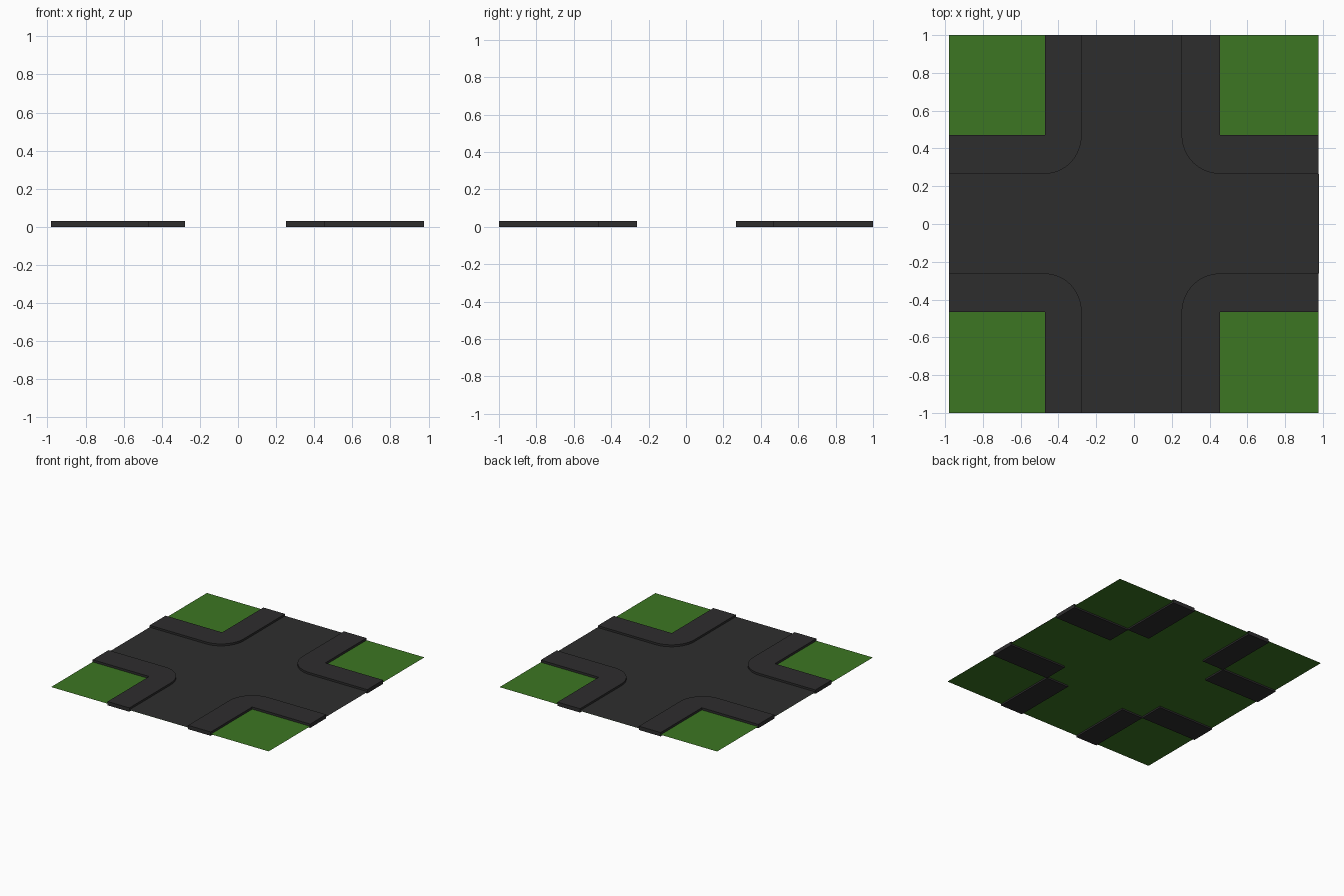
import bpy, bmesh, math

if "Cube" in bpy.data.objects:
    bpy.data.objects.remove(bpy.data.objects["Cube"])


def material(name, rgb):
    m = bpy.data.materials.new(name)
    m.diffuse_color = (*rgb, 1.0)
    m.use_nodes = True
    m.node_tree.nodes["Principled BSDF"].inputs["Base Color"].default_value = m.diffuse_color
    return m


GRASS = material("grass green", (0.045, 0.181, 0.016))
ASPHALT = material("asphalt grey", (0.027, 0.027, 0.027))
PAVING = material("paving grey", (0.027, 0.026, 0.027))

GROUND_Z, ROAD_Z, TOP_Z = 0.013, 0.015, 0.031


def flat_shape(name, points, z, mat, height=0.0):
    """Flat outline (counter-clockwise), optionally extruded upwards."""
    bm = bmesh.new()
    face = bm.faces.new([bm.verts.new((x, y, z)) for x, y in points])
    if height:
        new = bmesh.ops.extrude_face_region(bm, geom=[face])["geom"]
        verts = [g for g in new if isinstance(g, bmesh.types.BMVert)]
        bmesh.ops.translate(bm, verts=verts, vec=(0, 0, height))
        bmesh.ops.recalc_face_normals(bm, faces=bm.faces[:])
    else:
        bm.normal_update()
        if face.normal.z < 0:
            face.normal_flip()
        bmesh.ops.triangulate(bm, faces=bm.faces[:])
    mesh = bpy.data.meshes.new(name)
    bm.to_mesh(mesh)
    bm.free()
    mesh.materials.append(mat)
    obj = bpy.data.objects.new(name, mesh)
    bpy.context.collection.objects.link(obj)
    return obj


def rect(x0, y0, x1, y1):
    x0, x1 = sorted((x0, x1))
    y0, y1 = sorted((y0, y1))
    return [(x0, y0), (x1, y0), (x1, y1), (x0, y1)]


# Grass sheet under everything
X0, X1 = -0.98, 0.976
flat_shape("grass", rect(X0, -1, X1, 1), GROUND_Z, GRASS)

# Per corner: outer edge, grass corner and kerb line in x and y (counter-clockwise)
corners = [
    (X1, 0.455, 0.252, 1, 0.471, 0.266),
    (X0, -0.472, -0.277, 1, 0.471, 0.266),
    (X0, -0.472, -0.277, -1, -0.467, -0.262),
    (X1, 0.455, 0.252, -1, -0.467, -0.262),
]

# Crossroads surface, chamfered beneath the rounded kerbs
outline = []
for i, (ex, gx, kx, ey, gy, ky) in enumerate(corners):
    rx = 0.98 if ex > 0 else ex
    pts = [(rx, ky), (gx, ky), (kx, gy), (kx, ey)]
    outline += pts if i % 2 == 0 else pts[::-1]
flat_shape("road", outline, ROAD_Z, ASPHALT)

# Raised pavements: two straight slabs and a rounded corner each
for i, (ex, gx, kx, ey, gy, ky) in enumerate(corners, 1):
    flat_shape(f"pavement_along_x_{i}", rect(ex, gy, gx, ky), 0, PAVING, TOP_Z)
    flat_shape(f"pavement_along_y_{i}", rect(gx, ey, kx, gy), 0, PAVING, TOP_Z)
    steps = 16
    arc = [(gx + (kx - gx) * math.cos(a), gy + (ky - gy) * math.sin(a))
           for a in (math.pi / 2 * s / steps for s in range(steps + 1))]
    corner = flat_shape(f"pavement_corner_{i}", [(gx, gy)] + arc,
                        ROAD_Z - 0.001, PAVING, TOP_Z - ROAD_Z + 0.001)
    bpy.context.view_layer.objects.active = corner
    bpy.ops.object.select_all(action='DESELECT')
    corner.select_set(True)
    bpy.ops.object.shade_smooth_by_angle(angle=math.radians(30))
